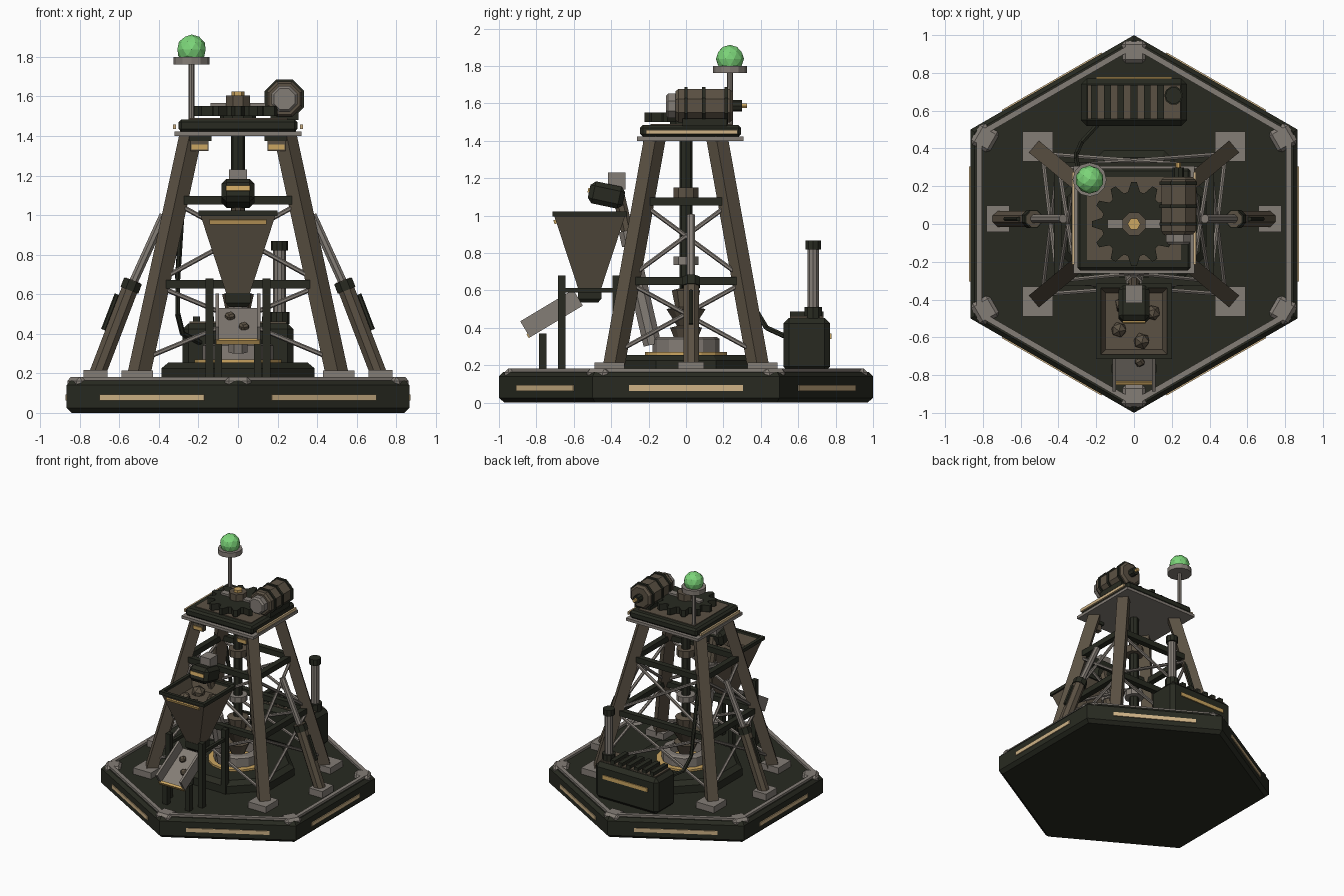
import bpy, bmesh, random
from math import pi, cos, sin, radians, sqrt
from mathutils import Matrix, Vector

random.seed(4)
old = bpy.data.objects.get("Cube")
if old:
    bpy.data.objects.remove(old, do_unlink=True)


def material(name, rgb):
    m = bpy.data.materials.new(name)
    m.use_nodes = True
    m.diffuse_color = (*rgb, 1)
    m.node_tree.nodes["Principled BSDF"].inputs["Base Color"].default_value = (*rgb, 1)
    return m


DARK = material("dark olive metal", (0.021, 0.023, 0.015))
BROWN = material("brown metal", (0.105, 0.083, 0.057))
GREY = material("warm grey metal", (0.23, 0.205, 0.18))
GOLD = material("gold trim", (0.60, 0.38, 0.12))
PALE = material("pale lamp strip", (0.62, 0.45, 0.24))
GREEN = material("green beacon", (0.20, 0.66, 0.19))


def at(x, y, z, rx=0, rz=0):
    return (Matrix.Translation((x, y, z)) @ Matrix.Rotation(radians(rz), 4, 'Z')
            @ Matrix.Rotation(radians(rx), 4, 'X'))


def finish(name, bm, mat, M):
    bmesh.ops.recalc_face_normals(bm, faces=bm.faces)
    me = bpy.data.meshes.new(name)
    bm.to_mesh(me)
    bm.free()
    me.materials.append(mat)
    ob = bpy.data.objects.new(name, me)
    ob.matrix_world = M
    bpy.context.collection.objects.link(ob)
    return ob


def box(name, size, mat, M, bevel=0):
    bm = bmesh.new()
    bmesh.ops.create_cube(bm, size=1, matrix=Matrix.Diagonal((*size, 1)))
    if bevel:
        bmesh.ops.bevel(bm, geom=bm.edges[:], offset=bevel, segments=1, affect='EDGES')
    return finish(name, bm, mat, M)


def lathe(name, profile, n, mat, M=Matrix(), phase=0.0, closed=False, tooth=None):
    """Sweep (radius, z) points around z with n sides; closed makes a ring."""
    bm = bmesh.new()
    rings = []
    for r, z in profile:
        ring = []
        for i in range(n):
            a = phase + 2 * pi * i / n
            k = r * (tooth(i) if tooth else 1)
            ring.append(bm.verts.new((k * cos(a), k * sin(a), z)))
        rings.append(ring)
    pairs = list(zip(rings, rings[1:]))
    if closed:
        pairs.append((rings[-1], rings[0]))
    else:
        bm.faces.new(rings[0])
        bm.faces.new(rings[-1])
    for a, b in pairs:
        for i in range(n):
            j = (i + 1) % n
            bm.faces.new((a[i], a[j], b[j], b[i]))
    return finish(name, bm, mat, M)


def bar(name, p, q, r, mat, n=8):
    """Straight rod between two points; n=4 gives a square beam of width 2r."""
    p, q = Vector(p), Vector(q)
    d = q - p
    M = Matrix.Translation(p) @ d.to_track_quat('Z', 'Y').to_matrix().to_4x4()
    rr = r * sqrt(2) if n == 4 else r
    return lathe(name, [(rr, 0), (rr, d.length)], n, mat, M, pi / n)


# Hexagonal base with corner caps, edge rails and lamp strips
lathe("base", [(0.97, 0), (1, 0.025), (1, 0.14), (0.975, 0.165)], 6, DARK, phase=pi / 2)
for i in range(6):
    R = Matrix.Rotation(i * pi / 3, 4, 'Z')
    box("corner_cap", (0.13, 0.12, 0.17), GREY, R @ at(0, 0.91, 0.097), 0.02)
    R = R @ Matrix.Rotation(pi / 6, 4, 'Z')
    box("edge_rail", (0.86, 0.03, 0.025), GREY, R @ at(0, 0.82, 0.17))
    box("lamp_strip", (0.61, 0.012, 0.03), PALE, R @ at(0, 0.867, 0.078))

# Drill pit
lathe("pit_base", [(0.42, 0.16), (0.42, 0.225), (0.38, 0.255)], 8, DARK, phase=pi / 8)
lathe("pit_trim", [(0.22, 0.25), (0.22, 0.27)], 16, GOLD)
lathe("pit_ring", [(0.18, 0.25), (0.18, 0.34), (0.165, 0.35), (0.12, 0.35), (0.12, 0.25)],
      12, GREY, closed=True)
lathe("drill_bit", [(0.03, 0.26), (0.09, 0.4), (0.05, 0.41), (0.11, 0.5), (0.06, 0.51),
                    (0.08, 0.6), (0.04, 0.61)], 10, BROWN)
lathe("drill_shaft", [(0.035, 0.5), (0.035, 1.42)], 8, DARK)
lathe("lower_collar", [(0.07, 0.735), (0.07, 0.78)], 10, GREY)
lathe("upper_collar", [(0.07, 1.095), (0.07, 1.15)], 10, BROWN)


# Tower legs, beams and braces
def leg(c, z):
    t = (z - 0.2) / 1.22
    return Vector((c[0] * (0.5 - 0.265 * t), c[1] * (0.385 - 0.22 * t), z))


corners = [(1, 1), (-1, 1), (-1, -1), (1, -1)]
for k, c in enumerate(corners):
    d = corners[(k + 1) % 4]
    bar("leg", leg(c, 0.19), leg(c, 1.42), 0.041, BROWN, 4)
    box("leg_foot", (0.16, 0.16, 0.05), GREY, at(0.51 * c[0], 0.41 * c[1], 0.19))
    for z in (0.65, 1.075):
        bar("cross_beam", leg(c, z), leg(d, z), 0.022, DARK, 4)
    for lo, hi in ((0.27, 0.64), (0.67, 1.06)):
        bar("brace", leg(c, lo), leg(d, hi), 0.012, GREY, 6)
        bar("brace", leg(d, lo), leg(c, hi), 0.012, GREY, 6)

# Top platform
box("platform_plate", (0.64, 0.57, 0.022), GREY, at(0, 0.022, 1.411))
box("platform", (0.6, 0.54, 0.063), DARK, at(0, 0.025, 1.453), 0.015)
box("platform_deck", (0.5, 0.44, 0.012), BROWN, at(0, 0.03, 1.484))
for s in (-1, 1):
    box("platform_strip", (0.015, 0.49, 0.022), PALE, at(s * 0.322, 0.03, 1.446))
    box("leg_bracket", (0.09, 0.04, 0.05), BROWN, at(s * 0.195, -0.21, 1.35))
    box("bracket_trim", (0.08, 0.009, 0.025), GOLD, at(s * 0.195, -0.232, 1.345))
    box("bracket_cap", (0.11, 0.05, 0.025), DARK, at(s * 0.19, -0.205, 1.388))

# Gear and hub
lathe("gear", [(0.222, 1.5), (0.222, 1.552)], 48, DARK, phase=-pi / 48,
      tooth=lambda i: 1 if i % 4 < 2 else 0.77)
lathe("gear_axle", [(0.09, 1.48), (0.09, 1.505)], 10, DARK)
box("gear_bar", (0.28, 0.05, 0.018), GREY, at(0, 0, 1.558))
lathe("gear_hub", [(0.066, 1.55), (0.066, 1.605)], 8, BROWN, phase=pi / 8)
lathe("hub_nut", [(0.034, 1.6), (0.034, 1.625)], 6, GOLD)

# Motor lying along y
motor = at(0.235, 0, 1.587, rx=-90)
P = pi / 8
lathe("motor", [(0.085, -0.055), (0.097, -0.04), (0.097, 0.235), (0.08, 0.25)], 8, BROWN, motor, P)
lathe("motor_cap", [(0.058, -0.108), (0.07, -0.095), (0.07, -0.05)], 8, GREY, motor, P)
for y in (0, 0.095, 0.215):
    lathe("motor_band", [(0.108, y - 0.009), (0.108, y + 0.009)], 8, DARK, motor, P)
lathe("motor_axle", [(0.03, 0.24), (0.03, 0.3)], 8, DARK, motor)
lathe("axle_tip", [(0.014, 0.3), (0.014, 0.325)], 6, GOLD, motor)
box("motor_mount", (0.14, 0.24, 0.04), DARK, at(0.235, 0.1, 1.5))

# Beacon
beacon = at(-0.235, 0.235, 0)
lathe("beacon_pole", [(0.015, 1.47), (0.015, 1.77)], 8, GREY, beacon)
lathe("beacon_dish", [(0.09, 1.762), (0.09, 1.8)], 12, GREY, beacon)
bm = bmesh.new()
bmesh.ops.create_icosphere(bm, subdivisions=2, radius=0.075)
finish("beacon_lamp", bm, GREEN, at(-0.235, 0.235, 1.838))

# Hopper with ore
hop = at(0, -0.515, 0)
Q, S = pi / 4, sqrt(2)
lathe("hopper", [(0.055 * S, 0.59), (0.19 * S, 1.0), (0.175 * S, 1.0), (0.15 * S, 0.93)],
      4, BROWN, hop, Q)
lathe("hopper_rim", [(0.2 * S, 0.995), (0.2 * S, 1.022), (0.175 * S, 1.022), (0.175 * S, 0.995)],
      4, DARK, hop, Q, closed=True)
lathe("hopper_nozzle", [(0.045 * S, 0.535), (0.062 * S, 0.555), (0.062 * S, 0.605)], 4, DARK, hop, Q)
box("hopper_strip", (0.29, 0.012, 0.022), GOLD, at(0, -0.7, 0.966, rx=18))
for x, y in ((-0.08, -0.56), (0.04, -0.62), (0.1, -0.47), (-0.05, -0.43)):
    bm = bmesh.new()
    bmesh.ops.create_icosphere(bm, subdivisions=1, radius=random.uniform(0.04, 0.055))
    finish("ore", bm, BROWN, at(x, y, 0.945, rx=random.uniform(0, 90)))

# Feeder head and its lift tube
head = at(0, -0.425, 1.11, rx=-12)
box("feeder_head", (0.165, 0.19, 0.12), DARK, head, 0.025)
box("feeder_plate", (0.12, 0.009, 0.025), GOLD, head @ at(0, -0.098, 0.005))
box("feeder_cap", (0.09, 0.095, 0.09), GREY, at(0, -0.37, 1.185))
bar("lift_tube", (0, -0.37, 1.15), (0, -0.24, 0.6), 0.035, BROWN)
bar("lift_tube_base", (0, -0.275, 0.72), (0, -0.18, 0.31), 0.052, GREY)
bar("lift_tube_collar", (0, -0.318, 0.92), (0, -0.3, 0.84), 0.046, GREY)

# Delivery chute and support posts
chute = at(0, -0.715, 0.47, rx=31)
box("chute_floor", (0.22, 0.33, 0.015), GREY, chute @ at(0, 0, -0.035))
box("chute_lip", (0.22, 0.02, 0.025), GOLD, chute @ at(0, -0.162, -0.03))
for s in (-1, 1):
    box("chute_wall", (0.018, 0.33, 0.1), GREY, chute @ at(s * 0.105, 0, 0.008))
    for x, y, top in ((0.145, -0.665, 0.68), (0.145, -0.372, 0.68), (0.1, -0.765, 0.37)):
        box("support_post", (0.04, 0.04, top - 0.16), DARK, at(s * x, y, (top + 0.16) / 2))
    bar("post_rail", (s * 0.145, -0.665, 0.6), (s * 0.145, -0.372, 0.6), 0.012, DARK, 4)
for x, y in ((0.03, -0.03), (-0.04, 0.07)):
    box("chute_ore", (0.045, 0.045, 0.035), BROWN, chute @ at(x, y, -0.02, rz=30), 0.01)

# Side pistons
for s in (-1, 1):
    y = 0.027
    box("piston_foot", (0.12, 0.14, 0.055), GREY, at(s * 0.72, y, 0.19))
    bar("piston_body", (s * 0.71, y, 0.2), (s * 0.53, y, 0.67), 0.045, BROWN)
    bar("piston_collar", (s * 0.549, y, 0.62), (s * 0.531, y, 0.667), 0.052, DARK)
    bar("piston_line", (s * 0.68, y, 0.42), (s * 0.611, y, 0.6), 0.013, DARK, 6)
    bar("piston_rod", (s * 0.53, y, 0.66), (s * 0.375, y, 1.0), 0.024, GREY)

# Generator with fins, exhaust and cable
box("generator", (0.56, 0.25, 0.29), DARK, at(0, 0.645, 0.308), 0.03)
box("generator_top", (0.49, 0.18, 0.012), BROWN, at(0, 0.645, 0.456))
for i in range(6):
    box("generator_fin", (0.035, 0.18, 0.035), DARK, at(-0.21 + i * 0.07, 0.645, 0.47))
box("generator_strip", (0.4, 0.012, 0.03), GOLD, at(0, 0.772, 0.355))
stack = at(0.21, 0.68, 0)
lathe("exhaust_base", [(0.05, 0.45), (0.05, 0.51)], 10, DARK, stack)
lathe("exhaust_pipe", [(0.032, 0.5), (0.032, 0.83)], 10, GREY, stack)
lathe("exhaust_cap", [(0.044, 0.82), (0.044, 0.868)], 10, DARK, stack)
cable = [(-0.18, 0.54, 0.35), (-0.28, 0.43, 0.4), (-0.305, 0.37, 0.5),
         (-0.305, 0.34, 0.68), (-0.28, 0.23, 1.07)]
for p, q in zip(cable, cable[1:]):
    bar("cable", p, q, 0.014, DARK, 6)
